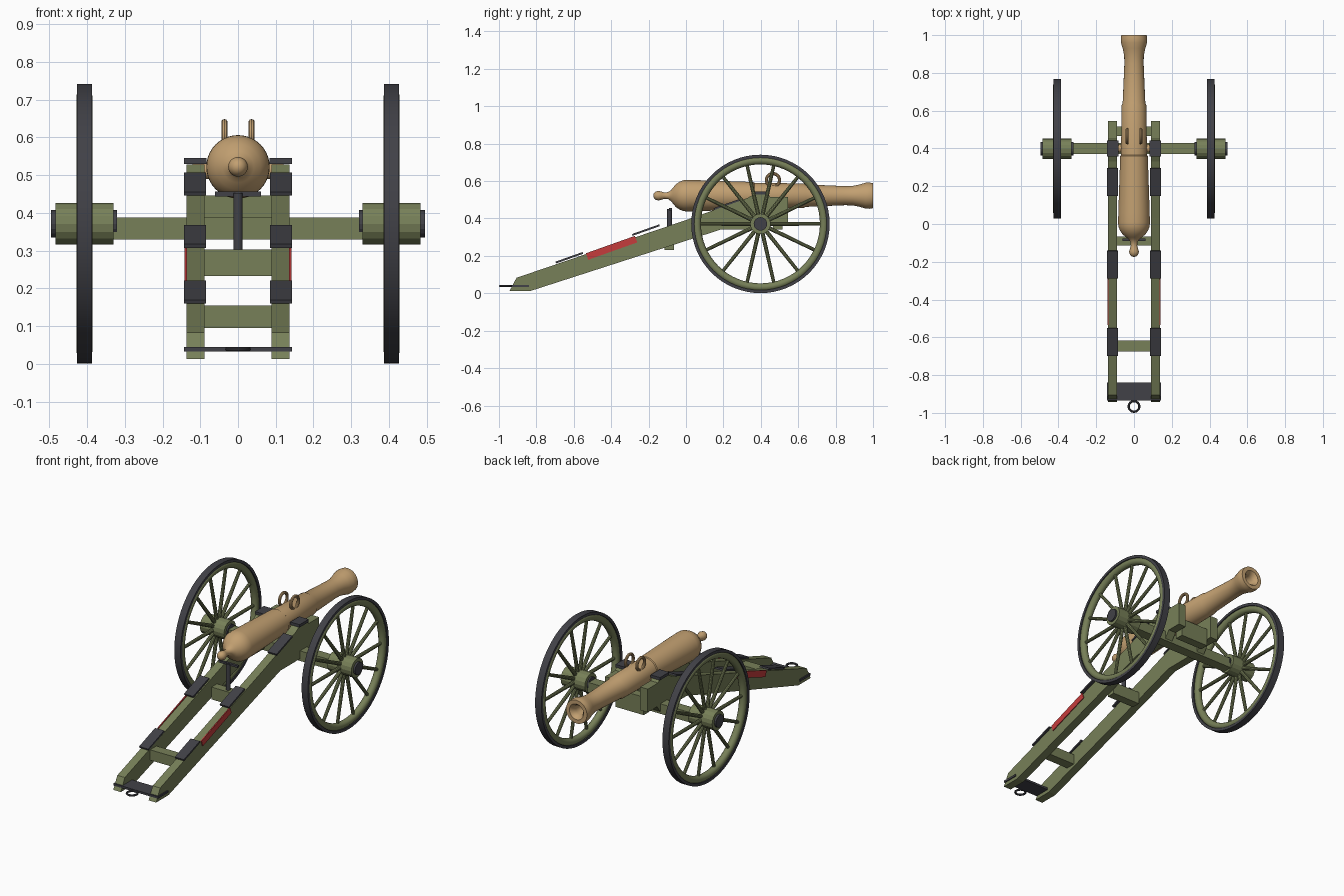
import bpy, bmesh, math
from mathutils import Vector, Matrix

if "Cube" in bpy.data.objects:
    bpy.data.objects.remove(bpy.data.objects["Cube"])


def material(name, rgb):
    m = bpy.data.materials.new(name)
    m.diffuse_color = (*rgb, 1)
    m.use_nodes = True
    m.node_tree.nodes["Principled BSDF"].inputs["Base Color"].default_value = m.diffuse_color
    return m


GREEN = material("olive green paint", (0.185, 0.215, 0.098))
BRONZE = material("bronze", (0.54, 0.35, 0.165))
IRON = material("dark iron", (0.053, 0.053, 0.063))
RED = material("red paint", (0.56, 0.045, 0.045))


def finish(name, bm, mat, smooth=False):
    bmesh.ops.recalc_face_normals(bm, faces=bm.faces)
    me = bpy.data.meshes.new(name)
    bm.to_mesh(me)
    bm.free()
    me.materials.append(mat)
    ob = bpy.data.objects.new(name, me)
    bpy.context.collection.objects.link(ob)
    if smooth:
        bpy.ops.object.select_all(action='DESELECT')
        ob.select_set(True)
        bpy.context.view_layer.objects.active = ob
        bpy.ops.object.shade_smooth_by_angle(angle=math.radians(35))
    return ob


def box(name, center, size, mat, tilt=0.0):
    """Box tilted about the x axis."""
    bm = bmesh.new()
    mx = (Matrix.Translation(center) @ Matrix.Rotation(tilt, 4, 'X')
          @ Matrix.Diagonal((*size, 1)))
    bmesh.ops.create_cube(bm, size=1, matrix=mx)
    return finish(name, bm, mat)


def lathe(name, profile, center, axis, mat, sides=32, smooth=True, closed=False):
    """Spin (position, radius) points around an axis through center."""
    bm = bmesh.new()
    rings = []
    for p, r in profile:
        if r == 0:
            co = (p, 0, 0) if axis == 'X' else (0, p, 0) if axis == 'Y' else (0, 0, p)
            rings.append([bm.verts.new(Vector(co) + Vector(center))] * sides)
            continue
        ring = []
        for i in range(sides):
            a = 2 * math.pi * i / sides
            c, s = r * math.cos(a), r * math.sin(a)
            co = {'X': (p, c, s), 'Y': (c, p, s), 'Z': (c, s, p)}[axis]
            ring.append(bm.verts.new(Vector(co) + Vector(center)))
        rings.append(ring)
    pairs = list(zip(rings, rings[1:]))
    if closed:
        pairs.append((rings[-1], rings[0]))
    for a, b in pairs:
        for i in range(sides):
            j = (i + 1) % sides
            quad = list(dict.fromkeys((a[i], a[j], b[j], b[i])))
            bm.faces.new(quad)
    return finish(name, bm, mat, smooth)


def rod(name, center, half, r, axis, mat, sides=16, smooth=False):
    return lathe(name, [(-half, 0), (-half, r), (half, r), (half, 0)],
                 center, axis, mat, sides, smooth)


def ring(name, center, major, minor, axis, mat, sides=32, tube=12):
    prof = [(minor * math.sin(2 * math.pi * k / tube),
             major + minor * math.cos(2 * math.pi * k / tube)) for k in range(tube)]
    return lathe(name, prof, center, axis, mat, sides, True, True)


# Gun barrel with knob, dome, reinforce steps, flared muzzle and bore
barrel = [(-.175, 0), (-.172, .012), (-.162, .022), (-.147, .026), (-.132, .022),
          (-.115, .017), (-.095, .019), (-.08, .030), (-.07, .042), (-.055, .060),
          (-.035, .074), (-.012, .083), (.01, .084), (.06, .083), (.36, .073),
          (.365, .069), (.63, .065), (.64, .060), (.85, .051), (.89, .052),
          (.93, .060), (.96, .069), (.98, .070), (1.0, .067), (1.0, .045),
          (.985, .032), (.965, .028), (.80, .028), (.80, 0)]
lathe("barrel", barrel, (0, 0, .522), 'Y', BRONZE, 40)
rod("trunnions", (0, .40, .512), .12, .022, 'X', BRONZE, 20, True)

# Side profile of the cheeks and trail, as (y, z)
cheek = [(-.943, .013), (-.83, .013), (.19, .342), (.43, .342), (.46, .382),
         (.545, .382), (.545, .516), (.45, .516), (.44, .528), (.36, .528),
         (.33, .51), (.03, .402), (-.906, .083)]
SLOPE = math.atan(.355)
AX_Y, AX_Z, WH_X = .398, .371, .407

for s in (-1, 1):
    tag = "left" if s < 0 else "right"

    # Cheek and trail beam
    bm = bmesh.new()
    f = bm.faces.new([bm.verts.new((s * .089, y, z)) for y, z in cheek])
    ext = bmesh.ops.extrude_face_region(bm, geom=[f])
    bmesh.ops.translate(bm, vec=(s * .048, 0, 0),
                        verts=[v for v in ext["geom"] if isinstance(v, bmesh.types.BMVert)])
    finish(tag + "_cheek", bm, GREEN)

    # Iron straps along the sloping top, trunnion cap and red side panel
    for n, (y, z) in enumerate([(-.624, .19), (-.214, .338), (.222, .476)]):
        box(f"{tag}_strap_{n + 1}", (s * .114, y, z), (.058, .154, .01), IRON, SLOPE)
    box(tag + "_trunnion_cap", (s * .113, .40, .537), (.06, .083, .016), IRON)
    box(tag + "_red_panel", (s * .1385, -.398, .243), (.006, .278, .037), RED, SLOPE)

    # Lifting handle on the barrel
    ring(tag + "_lifting_handle", (s * .036, .465, .605), .035, .0085, 'X', BRONZE, 28, 10)

    # Wheel: tyre, rim, hub, hub core and spokes
    c = (s * WH_X, AX_Y, AX_Z)
    lathe(tag + "_tyre", [(-.02, .354), (-.02, .37), (.02, .37), (.02, .354)],
          c, 'X', IRON, 64, True, True)
    ring(tag + "_rim", c, .339, .021, 'X', GREEN, 64, 12)
    rod(tag + "_hub", (s * .407, AX_Y, AX_Z), .077, .055, 'X', GREEN, 16)
    rod(tag + "_hub_core", (s * .408, AX_Y, AX_Z), .087, .036, 'X', IRON, 16)
    bm = bmesh.new()
    for k in range(14):
        mx = (Matrix.Translation(c) @ Matrix.Rotation(2 * math.pi * k / 14 + math.pi / 2, 4, 'X')
              @ Matrix.Translation((0, 0, .187)))
        bmesh.ops.create_cone(bm, cap_ends=True, segments=10, radius1=.011,
                              radius2=.009, depth=.285, matrix=mx)
    finish(tag + "_spokes", bm, GREEN, True)

# Axle beam and cross members between the cheeks
box("axle_beam", (0, .40, .359), (.66, .06, .058), GREEN)
box("front_transom", (0, .49, .394), (.18, .05, .104), GREEN)
box("middle_transom", (0, -.09, .268), (.18, .05, .071), GREEN)
box("rear_transom", (0, -.646, .125), (.18, .058, .06), GREEN)

# Elevating screw with its cross handle
rod("elevating_screw", (0, -.088, .376), .076, .0125, 'Z', IRON, 16, True)
box("screw_handle", (0, -.083, .45), (.122, .014, .012), IRON)

# Trail plate and towing ring
box("trail_plate", (0, -.887, .039), (.286, .094, .012), IRON)
ring("towing_ring", (0, -.966, .039), .028, .006, 'Z', IRON, 28, 10)
